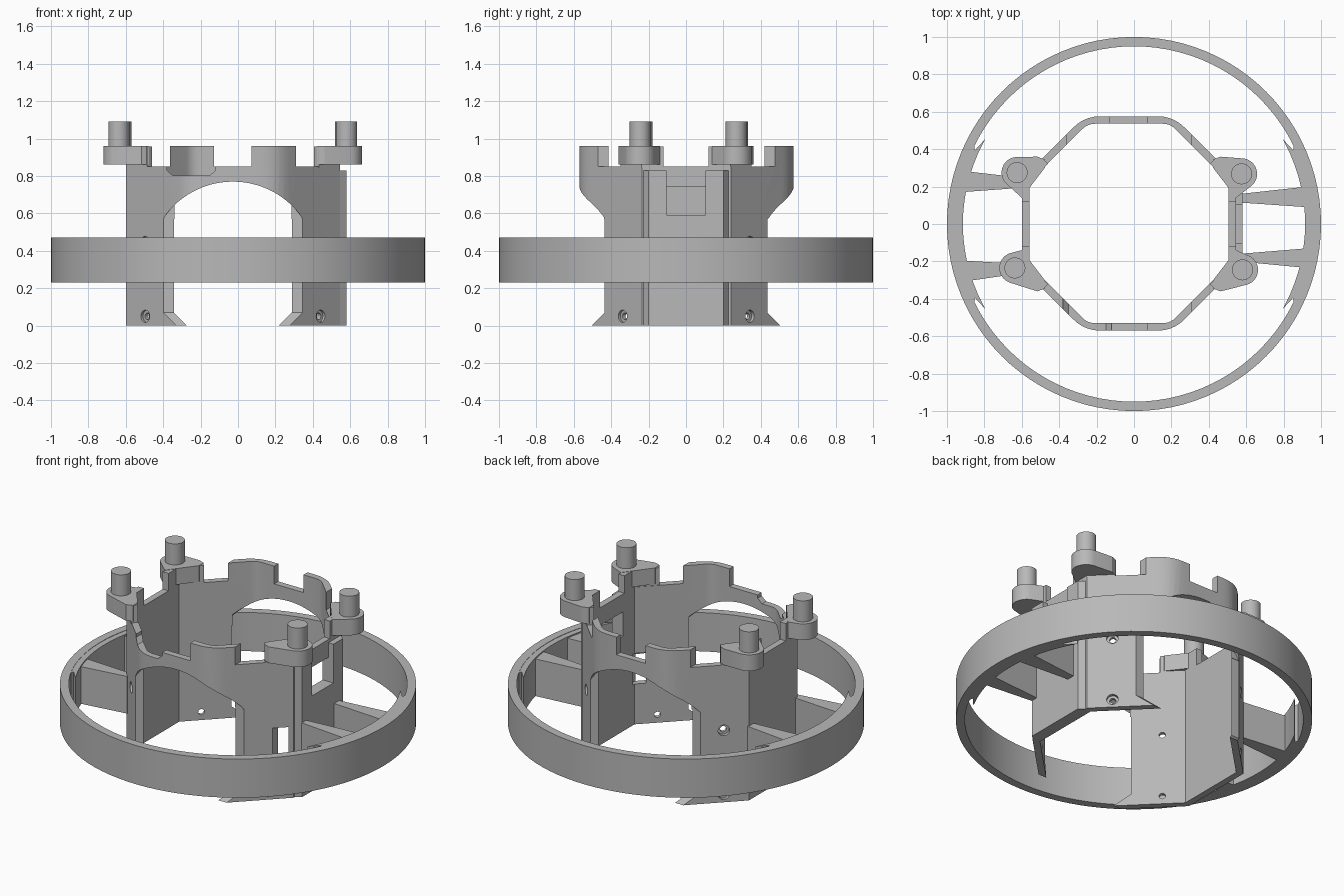
import bpy, math
from math import cos, sin, pi, radians
from mathutils import Vector, geometry

if "Cube" in bpy.data.objects:
    bpy.data.objects.remove(bpy.data.objects["Cube"])

grey = bpy.data.materials.new("mid grey")
grey.diffuse_color = (0.48, 0.48, 0.48, 1)
grey.use_nodes = True
grey.node_tree.nodes["Principled BSDF"].inputs["Base Color"].default_value = grey.diffuse_color
CX = -0.027                     # centre of the octagonal housing
SIGNS = [(1, 1), (-1, 1), (-1, -1), (1, -1)]


def make(name, verts, faces):
    me = bpy.data.meshes.new(name)
    me.from_pydata(verts, [], faces)
    ob = bpy.data.objects.new(name, me)
    bpy.context.collection.objects.link(ob)
    me.materials.append(grey)
    return ob


def area(pts):
    return sum(a[0] * b[1] - b[0] * a[1] for a, b in zip(pts, pts[1:] + pts[:1]))


def prism(name, pts, a, b, axis="z"):
    """Extrude an outline between a and b along an axis."""
    put = {"z": lambda u, v, w: (u, v, w), "y": lambda u, v, w: (u, w, v),
           "x": lambda u, v, w: (w, u, v)}[axis]
    pts = list(pts)
    if (area(pts) < 0) != (axis == "y"):
        pts.reverse()
    n = len(pts)
    verts = [put(u, v, a) for u, v in pts] + [put(u, v, b) for u, v in pts]
    faces = [list(range(n))[::-1], list(range(n, 2 * n))]
    faces += [[i, (i + 1) % n, n + (i + 1) % n, n + i] for i in range(n)]
    return make(name, verts, faces)


def box(name, x0, x1, y0, y1, z0, z1):
    return prism(name, [(x0, y0), (x1, y0), (x1, y1), (x0, y1)], z0, z1)


def tube(name, outer, inner, z0, z1):
    """Hollow wall between two outlines with matching points."""
    n = len(outer)
    verts = [(x, y, z) for z in (z0, z1) for loop in (outer, inner) for x, y in loop]
    faces = []
    for i in range(n):
        j = (i + 1) % n
        faces += [[i, j, 2*n + j, 2*n + i], [n + j, n + i, 3*n + i, 3*n + j],
                  [2*n + i, 2*n + j, 3*n + j, 3*n + i], [j, i, n + i, n + j]]
    return make(name, verts, faces)


def cut(ob, cutter):
    m = ob.modifiers.new("cut", "BOOLEAN")
    m.operation, m.solver, m.object = "DIFFERENCE", "EXACT", cutter
    bpy.context.view_layer.objects.active = ob
    bpy.ops.object.modifier_apply(modifier=m.name)
    bpy.data.objects.remove(cutter)


def smooth(ob, angle=25):
    bpy.ops.object.select_all(action="DESELECT")
    ob.select_set(True)
    bpy.context.view_layer.objects.active = ob
    bpy.ops.object.shade_smooth_by_angle(angle=radians(angle))


def circle(x, y, r, n):
    return [(x + r * cos(2*pi*i/n), y + r * sin(2*pi*i/n)) for i in range(n)]


def octagon(apothem, t):
    """Octagon whose front and back corners are rounded with tangent length t."""
    h = apothem * math.tan(pi / 8)
    base = [(apothem, -h), (apothem, h), (h, apothem), (-h, apothem),
            (-apothem, h), (-apothem, -h), (-h, -apothem), (h, -apothem)]
    out = []
    for i, p in enumerate(base):
        c = Vector(p)
        if abs(p[1]) < apothem - 0.001:
            out.append(c)
            continue
        a = c + (Vector(base[i - 1]) - c).normalized() * t
        b = c + (Vector(base[(i + 1) % 8]) - c).normalized() * t
        out += [a * (1-k)**2 + c * 2*k*(1-k) + b * k*k for k in (0, .2, .4, .6, .8, 1)]
    return [(v.x + CX, v.y + 0.003) for v in out]


# outer ring
ring = tube("outer_ring", circle(0, 0, 1, 96), circle(0, 0, 0.95, 96), 0.23, 0.47)
smooth(ring)

# thickened ring sides with barbed ends
for s, side in ((1, "right"), (-1, "left")):
    inner = [(s*0.915*cos(radians(d)), 0.915*sin(radians(d))) for d in range(-24, 25, 4)]
    outer = [(s*0.965*cos(radians(d)), 0.965*sin(radians(d))) for d in range(27, -28, -3)]
    tip = [(s*0.795, 0.455), (s*0.85, 0.395)]
    tip2 = [(x, -y) for x, y in tip[::-1]]
    smooth(prism(side + "_ring_pad", inner + tip + outer + tip2, 0.23, 0.468))

# octagonal housing wall
wall = tube("housing_wall", octagon(0.573, 0.085), octagon(0.533, 0.04), 0, 0.96)

# crown: lower the rim except for four tabs
cut(wall, box("c", CX - 0.1, CX + 0.1, -1, 1, 0.85, 1.1))
for s in (1, -1):
    x0, x1 = sorted((CX + s*0.337, CX + s))
    cut(wall, box("c", x0, x1, -1, 1, 0.85, 1.1))
cut(wall, prism("c", [(-0.38, 1.1), (-0.38, 0.83), (-0.35, 0.803), (-0.15, 0.803),
                      (-0.12, 0.83), (-0.12, 1.1)], -1, 0, "y"))

# arched openings at front and back
arch = [(CX + 0.4516*cos(a), 0.318 + 0.4516*sin(a))
        for a in [radians(33.9 + i * (180 - 67.8) / 28) for i in range(29)]]
arch += [(CX - 0.375, 0.5), (CX + 0.375, 0.5)]
for s in (1, -1):
    y0, y1 = sorted((s*0.438, s))
    cut(wall, prism("c", arch, y0, y1, "y"))
    cut(wall, prism("c", [(s*0.435, 0.571), (s*0.435, 0.07), (s*0.505, 0),
                          (s*0.505, -0.1), (s, -0.1), (s, 0.571)], -1, 1, "x"))


def screw_hole(sx, sy, z, r, depth0, depth1):
    """Round cutter across a diagonal wall."""
    n = Vector((sx, sy, 0)).normalized()
    c = Vector((CX + sx*0.47, sy*0.34, z))
    t = Vector((-n.y, n.x, 0))
    k = 20
    vs = [c + n*d + t*(r*cos(2*pi*i/k)) + Vector((0, 0, r*sin(2*pi*i/k)))
          for d in (depth0, depth1) for i in range(k)]
    fs = [list(range(k))[::-1], list(range(k, 2*k))]
    fs += [[i, (i+1) % k, k + (i+1) % k, k + i] for i in range(k)]
    return make("c", vs, fs)


# countersunk screw holes
for sx, sy in SIGNS:
    for z in (0.05, 0.445):
        if z > 0.1 and (sx, sy) == (1, -1):
            continue
        cut(wall, screw_hole(sx, sy, z, 0.018, -0.1, 0.1))
        cut(wall, screw_hole(sx, sy, z, 0.033, -0.018, 0.1))

# cable slot in the front right diagonal wall
cut(wall, prism("c", [(0.46, -0.2), (0.46, -0.45), (0.525, -0.45), (0.525, -0.2)],
                0.25, 0.44))

# right side window with a recessed lintel
cut(wall, box("c", 0.4, 0.7, -0.105, 0.105, 0.59, 0.74))
smooth(wall)
plate = prism("right_side_plate", [(0.535, -0.235), (0.58, -0.2), (0.58, 0.2),
                                   (0.535, 0.235)], 0, 0.83)
cut(plate, box("c", 0.4, 0.7, -0.105, 0.105, 0.59, 0.9))

# four teardrop bosses with pins
pins = [(0.575, 0.268), (-0.625, 0.275), (-0.637, -0.235), (0.58, -0.245)]
for (sx, sy), (px, py) in zip(SIGNS, pins):
    name = ("back_" if sy > 0 else "front_") + ("right" if sx > 0 else "left")
    pts = circle(px, py, 0.083, 40)
    pts += [(CX + sx*0.45, sy*0.345), (CX + sx*0.49, sy*0.36),
            (CX + sx*0.45, sy*0.30), (CX + sx*0.535, sy*0.20),
            (CX + sx*0.573, sy*0.14)]
    hull = [pts[i] for i in geometry.convex_hull_2d(pts)]
    smooth(prism(name + "_boss", hull, 0.86, 0.96))
    # short collar joining the boss to the wall rim
    prism(name + "_boss_foot", [(CX + sx*0.573, sy*0.12), (CX + sx*0.573, sy*0.237),
                                (CX + sx*0.46, sy*0.35), (CX + sx*0.433, sy*0.322),
                                (CX + sx*0.533, sy*0.221), (CX + sx*0.533, sy*0.12)],
          0.845, 0.958)
    smooth(prism(name + "_pin", circle(px, py, 0.056, 32), 0.955, 1.09))

# tapered spokes: x and y range at the housing, then y range at the ring
spokes = [("back_right", 0.56, 0.115, 0.16, 0.925, 0.09, 0.20),
          ("front_right", 0.56, -0.20, -0.16, 0.925, -0.235, -0.13),
          ("back_left", -0.58, 0.195, 0.245, -0.925, 0.17, 0.285),
          ("front_left", -0.58, -0.26, -0.215, -0.925, -0.31, -0.195)]
for name, xa, a0, a1, xb, b0, b1 in spokes:
    prism(name + "_spoke", [(xa, a0), (xb, b0), (xb, b1), (xa, a1)], 0.23, 0.46)
